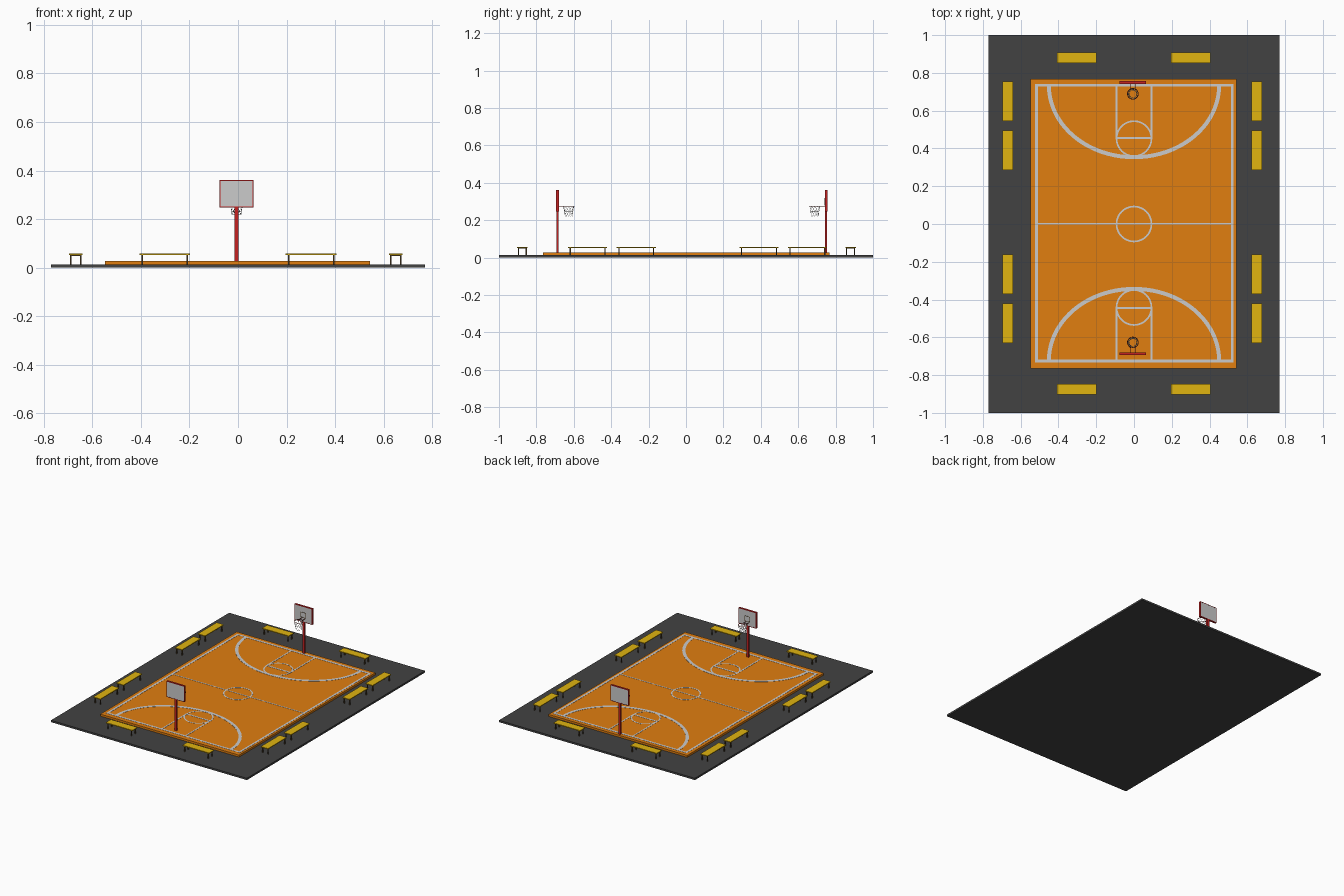
import bpy, bmesh, math
from mathutils import Vector

if "Cube" in bpy.data.objects:
    bpy.data.objects.remove(bpy.data.objects["Cube"])


def material(name, rgb):
    m = bpy.data.materials.new(name)
    m.diffuse_color = (*rgb, 1)
    m.use_nodes = True
    m.node_tree.nodes["Principled BSDF"].inputs["Base Color"].default_value = m.diffuse_color
    return m


ASPHALT = material("asphalt", (0.055, 0.055, 0.055))
ORANGE = material("court_orange", (0.75, 0.21, 0.005))
YELLOW = material("bench_yellow", (0.75, 0.46, 0.005))
RED = material("post_red", (0.55, 0.015, 0.015))
BROWN = material("dark_metal", (0.08, 0.05, 0.02))
DARK_RED = material("rim_red", (0.25, 0.02, 0.015))


def finish(name, bm, mat=None):
    mesh = bpy.data.meshes.new(name)
    bm.normal_update()
    bm.to_mesh(mesh)
    bm.free()
    ob = bpy.data.objects.new(name, mesh)
    bpy.context.collection.objects.link(ob)
    if mat:
        mesh.materials.append(mat)
    return ob


def add_box(bm, x0, x1, y0, y1, z0, z1):
    verts = bmesh.ops.create_cube(bm, size=1)["verts"]
    for v in verts:
        v.co = Vector(((x0 + x1) / 2 + v.co.x * (x1 - x0),
                       (y0 + y1) / 2 + v.co.y * (y1 - y0),
                       (z0 + z1) / 2 + v.co.z * (z1 - z0)))


def box(name, dims, mat=None):
    bm = bmesh.new()
    add_box(bm, *dims)
    return finish(name, bm, mat)


BASE, TOP = 0.013, 0.027
L0, L1 = TOP - 0.002, TOP + 0.001   # painted lines sit just above the court


def arc_line(name, cx, cy, rx, ry, width, a0, a1, n):
    """Flat elliptical band with a little thickness."""
    bm = bmesh.new()
    closed = abs(a1 - a0) > 6.28
    rings = []
    for i in range(n if closed else n + 1):
        a = a0 + (a1 - a0) * i / n
        c, s = math.cos(a), math.sin(a)
        rings.append([bm.verts.new((cx + (rx - w) * c, cy + (ry - w) * s, z))
                      for w, z in ((0, L0), (0, L1), (width, L1), (width, L0))])
    for i in range(n):
        p, q = rings[i], rings[(i + 1) % len(rings)]
        for k in range(4):
            bm.faces.new((p[k], q[k], q[(k + 1) % 4], p[(k + 1) % 4]))
    if not closed:
        bm.faces.new(rings[0])
        bm.faces.new(rings[-1][::-1])
    bmesh.ops.recalc_face_normals(bm, faces=bm.faces)
    return finish(name, bm)


# Ground slab and playing surface
box("ground_slab", (-0.77, 0.77, -1, 1, 0, BASE), ASPHALT)
box("court", (-0.547, 0.543, -0.765, 0.768, BASE - 0.002, TOP), ORANGE)

# Boundary lines
bm = bmesh.new()
for x in (-0.524, 0.513):
    add_box(bm, x, x + 0.015, -0.733, 0.742, L0, L1)
for y in (-0.733, 0.727):
    add_box(bm, -0.51, 0.515, y, y + 0.015, L0, L1)
finish("boundary_lines", bm)

# Centre line and circle
box("centre_line", (-0.51, 0.515, -0.003, 0.005, L0, L1))
arc_line("centre_circle", 0, 0, 0.097, 0.097, 0.009, 0, math.tau, 48)

# Key and three-point arc at each end
for end, s in (("front", -1), ("back", 1)):
    dy = 0.005
    y_line, y_end = s * 0.45 + dy, s * 0.727 + dy
    bm = bmesh.new()
    for x in (-0.093, 0.093):
        add_box(bm, x - 0.005, x + 0.005, min(y_line, y_end), max(y_line, y_end), L0, L1)
    add_box(bm, -0.093, 0.093, y_line - 0.006, y_line + 0.006, L0, L1)
    finish(end + "_key_lines", bm)
    arc_line(end + "_key_circle", 0, s * 0.447 + dy, 0.097, 0.097, 0.009, 0, math.tau, 48)
    start = math.pi if s > 0 else 0
    arc_line(end + "_three_point_arc", 0, y_end, 0.461, 0.389, 0.021,
             start, start + math.pi, 40)


# Hoops: post, framed backboard, bracket, rim and net
def hoop(end, y, d):
    cx = -0.006

    def ys(a, b):
        return min(y + d * a, y + d * b), max(y + d * a, y + d * b)

    box(end + "_post", (cx - 0.008, cx + 0.008, *ys(-0.006, 0.006), TOP - 0.002, 0.26), RED)
    bm = bmesh.new()
    for x in (cx - 0.07, cx + 0.066):
        add_box(bm, x, x + 0.004, *ys(-0.007, 0.007), 0.248, 0.361)
    for z in (0.248, 0.357):
        add_box(bm, cx - 0.066, cx + 0.066, *ys(-0.007, 0.007), z, z + 0.004)
    finish(end + "_board_frame", bm, RED)
    box(end + "_backboard", (cx - 0.067, cx + 0.067, *ys(-0.0065, 0.0065), 0.251, 0.358))
    # target rectangle on the playing side
    bm = bmesh.new()
    for x in (cx - 0.022, cx + 0.019):
        add_box(bm, x, x + 0.003, *ys(0.005, 0.0075), 0.28, 0.318)
    add_box(bm, cx - 0.019, cx + 0.019, *ys(0.005, 0.0075), 0.28, 0.283)
    add_box(bm, cx - 0.019, cx + 0.019, *ys(0.005, 0.0075), 0.315, 0.318)
    finish(end + "_target_square", bm, BROWN)
    # bracket arms
    bm = bmesh.new()
    for x in (cx - 0.014, cx + 0.012):
        add_box(bm, x, x + 0.002, *ys(0.005, 0.04), 0.274, 0.277)
    finish(end + "_rim_bracket", bm, DARK_RED)
    cy = y + d * 0.06
    bpy.ops.mesh.primitive_torus_add(location=(cx, cy, 0.2755), major_radius=0.029,
                                     minor_radius=0.0016, major_segments=24, minor_segments=6)
    rim = bpy.context.object
    rim.name = end + "_rim"
    rim.data.materials.append(DARK_RED)
    # net: twisted lattice turned into cords
    bm = bmesh.new()
    rows = []
    for i, (r, z) in enumerate(((0.028, 0.2745), (0.026, 0.26), (0.023, 0.246),
                                (0.021, 0.233), (0.02, 0.22))):
        rows.append([bm.verts.new((cx + r * math.cos(a), cy + r * math.sin(a), z))
                     for a in (math.tau * (k + i * 0.5) / 10 for k in range(10))])
    for i in range(len(rows) - 1):
        for k in range(10):
            bm.faces.new((rows[i][k], rows[i + 1][k - 1], rows[i + 1][k],
                          rows[i][(k + 1) % 10]))
    net = finish(end + "_net", bm)
    wire = net.modifiers.new("cords", 'WIREFRAME')
    wire.thickness = 0.0014
    wire.use_boundary = True


hoop("front", -0.687, 1)
hoop("back", 0.749, -1)


# Benches: yellow plank on four thin legs with end rails
def bench(name, cx, cy, along_x):
    h, w = 0.1045, 0.028

    def put(bm, a0, a1, b0, b1, z0, z1):
        if along_x:
            add_box(bm, cx + a0, cx + a1, cy + b0, cy + b1, z0, z1)
        else:
            add_box(bm, cx + b0, cx + b1, cy + a0, cy + a1, z0, z1)

    bm = bmesh.new()
    put(bm, -h, h, -w, w, 0.052, 0.058)
    finish(name + "_seat", bm, YELLOW)
    bm = bmesh.new()
    for a in (-0.093, 0.093):
        for b in (-0.021, 0.021):
            put(bm, a - 0.003, a + 0.003, b - 0.003, b + 0.003, BASE - 0.001, 0.053)
        put(bm, a - 0.003, a + 0.003, -0.021, 0.021, 0.048, 0.053)
    finish(name + "_legs", bm, BROWN)


for x, side in ((-0.668, "left"), (0.649, "right")):
    for i, y in enumerate((0.649, 0.39, -0.266, -0.526)):
        bench(f"{side}_bench_{i + 1}", x, y, False)
for y, side in ((-0.875, "front"), (0.88, "back")):
    for i, x in enumerate((-0.302, 0.301)):
        bench(f"{side}_bench_{i + 1}", x, y, True)
